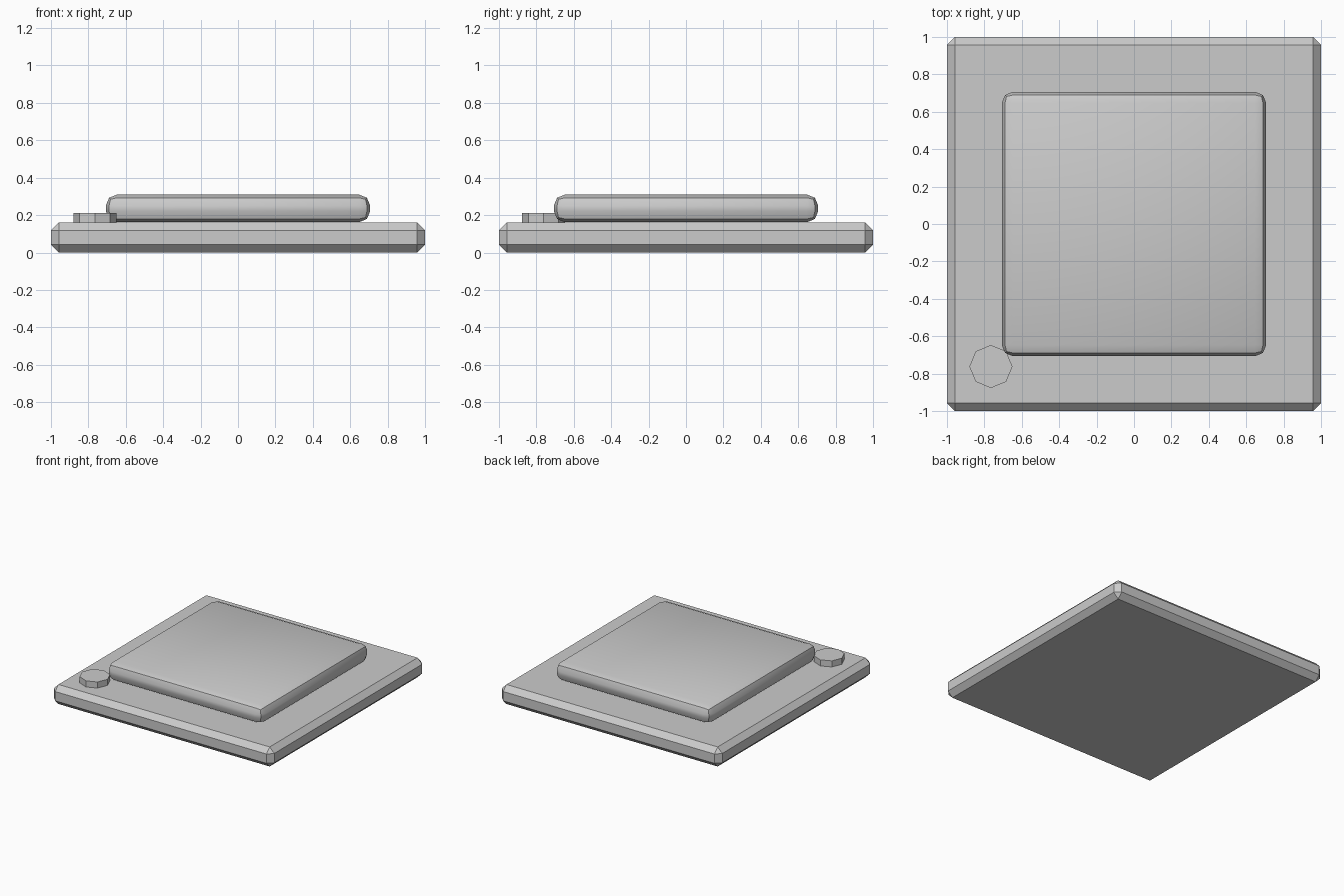
import bpy, math

if "Cube" in bpy.data.objects:
    bpy.data.objects.remove(bpy.data.objects["Cube"])


def bevelled_slab(name, half, z0, z1, width, segments):
    bpy.ops.mesh.primitive_cube_add(size=1, location=(0, 0, (z0 + z1) / 2))
    ob = bpy.context.object
    ob.name = name
    ob.scale = (2 * half, 2 * half, z1 - z0)
    bpy.ops.object.transform_apply(location=False, rotation=False, scale=True)
    bevel = ob.modifiers.new("Bevel", 'BEVEL')
    bevel.width = width
    bevel.segments = segments
    bpy.ops.object.modifier_apply(modifier=bevel.name)
    return ob


# Chamfered base plate
bevelled_slab("base_plate", 1.0, 0.0, 0.16, 0.042, 1)

# Rounded raised pad
bevelled_slab("raised_pad", 0.707, 0.162, 0.31, 0.06, 2)
bpy.ops.object.shade_smooth_by_angle(angle=math.radians(30))

# Eight-sided stud in the front left corner
bpy.ops.mesh.primitive_cylinder_add(vertices=8, radius=0.115, depth=0.06,
                                    location=(-0.765, -0.762, 0.18))
bpy.context.object.name = "corner_stud"
